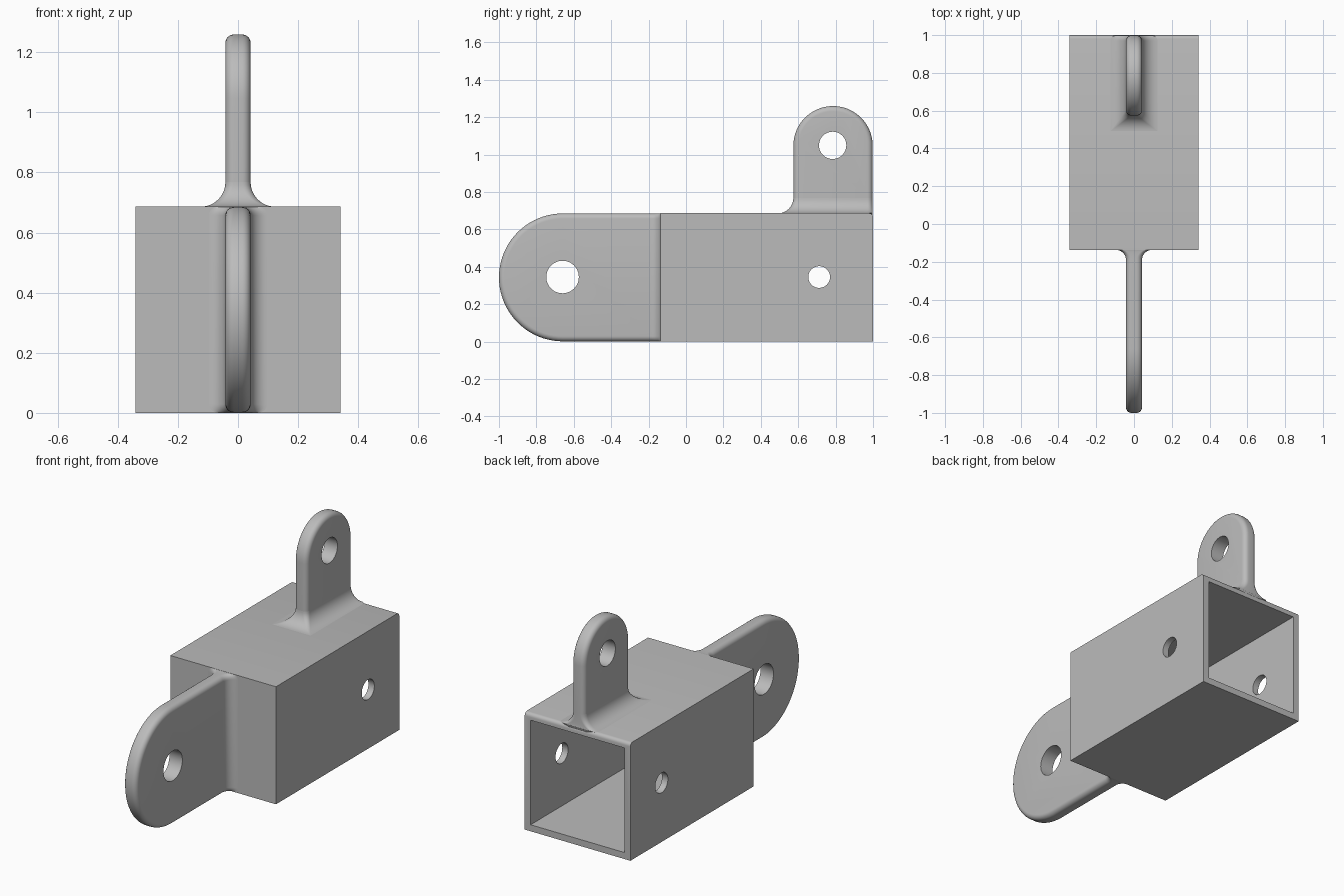
import bpy, bmesh, math
from mathutils import Vector, Matrix

if "Cube" in bpy.data.objects:
    bpy.data.objects.remove(bpy.data.objects["Cube"])

GREY = (0.5, 0.5, 0.5, 1)
mat = bpy.data.materials.new("plain grey")
mat.use_nodes = True
mat.diffuse_color = GREY
mat.node_tree.nodes["Principled BSDF"].inputs["Base Color"].default_value = GREY

HALF = 0.042    # half thickness of both lugs
ROUND = 0.028   # edge rounding
WALL = 0.038
BOX_X, BOX_TOP, BOX_FRONT = 0.341, 0.686, -0.137


def finish(bm, name):
    bmesh.ops.recalc_face_normals(bm, faces=bm.faces)
    mesh = bpy.data.meshes.new(name)
    bm.to_mesh(mesh)
    bm.free()
    obj = bpy.data.objects.new(name, mesh)
    bpy.context.collection.objects.link(obj)
    mesh.materials.append(mat)
    return obj


def box(bm, lo, hi):
    lo, hi = Vector(lo), Vector(hi)
    m = Matrix.Translation((lo + hi) / 2) @ Matrix.Diagonal((*(hi - lo), 1))
    bmesh.ops.create_cube(bm, size=1, matrix=m)


def cut(obj, cutter):
    mod = obj.modifiers.new("cut", "BOOLEAN")
    mod.operation, mod.solver, mod.object = "DIFFERENCE", "EXACT", cutter
    bpy.context.view_layer.update()
    bpy.context.view_layer.objects.active = obj
    bpy.ops.object.modifier_apply(modifier=mod.name)
    bpy.data.objects.remove(cutter)


def drill(obj, y, z, radius):
    bm = bmesh.new()
    m = Matrix.Translation((0, y, z)) @ Matrix.Rotation(math.pi / 2, 4, "Y")
    bmesh.ops.create_cone(bm, cap_ends=True, segments=48, radius1=radius,
                          radius2=radius, depth=1, matrix=m)
    cut(obj, finish(bm, "drill"))


def smooth(obj):
    bpy.ops.object.select_all(action="DESELECT")
    obj.select_set(True)
    bpy.context.view_layer.objects.active = obj
    bpy.ops.object.shade_smooth_by_angle(angle=math.radians(32))


def loft(rings, name):
    bm = bmesh.new()
    loops = [[bm.verts.new(p) for p in ring] for ring in rings]
    n = len(loops[0])
    for a, b in zip(loops, loops[1:]):
        for i in range(n):
            j = (i + 1) % n
            bm.faces.new((a[i], a[j], b[j], b[i]))
    bm.faces.new(loops[0])
    bm.faces.new(loops[-1])
    return finish(bm, name)


def lug(name, place, mid, radius, start, centre):
    """Round-ended plate with rounded rim; place maps (x, across, along)."""
    rings = []
    for k in range(-6, 7):
        # two quarter rounds joined by a straight middle
        for side in ((-1, 1) if k == 0 else (math.copysign(1, k),)):
            t = math.radians(15 * abs(k))
            x = side * (HALF - ROUND + ROUND * math.sin(t))
            r = radius - ROUND * (1 - math.cos(t))
            arc = [(mid + r * math.cos(a), centre + r * math.sin(a))
                   for a in (math.pi * i / 40 for i in range(41))]
            rings.append([place(x, u, v) for u, v in
                          [(mid + r, start)] + arc + [(mid - r, start)]])
    return loft(rings, name)


def root(name, place, lo, hi, base, r, grow_lo, fade_lo, sink):
    """Concave flare joining a lug to the box."""
    rings = []
    for k in range(-1, 13):
        a = math.radians(7.5 * max(k, 0))
        d, f = r * (1 - math.cos(a)), r * (1 - math.sin(a))
        if k < 0:
            d, f = -sink, 0
        w = HALF + f
        u0, u1 = lo - f * grow_lo, hi
        e0 = max(ROUND * (1 - f / r), 0.002) if fade_lo else ROUND
        ring = []
        corners = ((1, u1, -1, ROUND, 0), (-1, u1, -1, ROUND, 90),
                   (-1, u0, 1, e0, 180), (1, u0, 1, e0, 270))
        for sx, u, su, e, turn in corners:
            for i in range(7):
                t = math.radians(turn + 15 * i)
                ring.append(place(sx * (w - e) + e * math.cos(t),
                                  u + su * e + e * math.sin(t), base + d))
        rings.append(ring)
    return loft(rings, name)


def forward(x, u, v):
    return (x, -v, u)


def upward(x, u, v):
    return (x, u, v)


# Square receiver tube, closed at the front and open at the back
bm = bmesh.new()
box(bm, (-BOX_X, BOX_FRONT, 0), (BOX_X, 1, BOX_TOP))
rim = [e for e in bm.edges if all(v.co.y > 0.9 and v.co.z > 0.6 for v in e.verts)]
bmesh.ops.bevel(bm, geom=rim, offset=0.02, segments=4, profile=0.5, affect="EDGES")
tube = finish(bm, "receiver_tube")
bm = bmesh.new()
box(bm, (WALL - BOX_X, BOX_FRONT + WALL, WALL), (BOX_X - WALL, 1.2, BOX_TOP - WALL))
cut(tube, finish(bm, "cavity"))
drill(tube, 0.712, 0.345, 0.058)

# Front lug and its flare
R1 = 0.055
front = lug("front_lug", forward, 0.343, 0.342, R1 - BOX_FRONT, 0.658)
drill(front, -0.66, 0.345, 0.087)
front_root = root("front_lug_root", forward, 0.001, 0.685, -BOX_FRONT, R1, 0, False, 0.01)

# Upper lug and its flare
R2 = 0.082
top = lug("upper_lug", upward, 0.786, 0.212, BOX_TOP + R2, 1.047)
drill(top, 0.784, 1.049, 0.073)
top_root = root("upper_lug_root", upward, 0.574, 0.998, BOX_TOP, R2, 1, True, 0.02)

for part in (tube, front, front_root, top, top_root):
    smooth(part)
